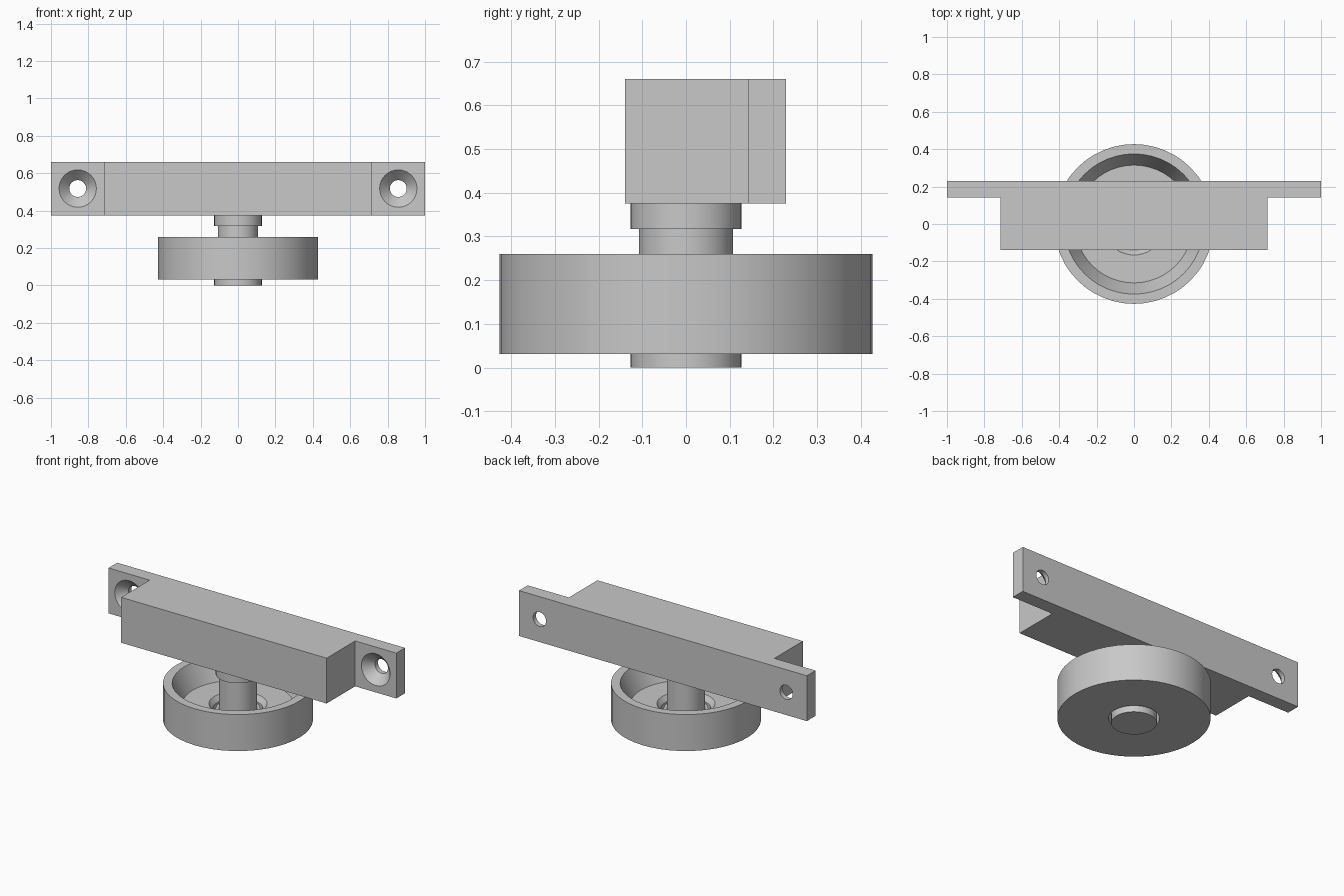
import bpy, bmesh, math
from mathutils import Matrix, Vector

if "Cube" in bpy.data.objects:
    bpy.data.objects.remove(bpy.data.objects["Cube"], do_unlink=True)

grey = bpy.data.materials.new("plain grey")
grey.use_nodes = True
colour = (0.58, 0.58, 0.58, 1)
grey.diffuse_color = colour
grey.node_tree.nodes["Principled BSDF"].inputs["Base Color"].default_value = colour


def finish(name, bm, smooth=False):
    bmesh.ops.recalc_face_normals(bm, faces=bm.faces)
    mesh = bpy.data.meshes.new(name)
    bm.to_mesh(mesh)
    bm.free()
    mesh.materials.append(grey)
    obj = bpy.data.objects.new(name, mesh)
    bpy.context.collection.objects.link(obj)
    bpy.ops.object.select_all(action='DESELECT')
    obj.select_set(True)
    bpy.context.view_layer.objects.active = obj
    if smooth:
        bpy.ops.object.shade_smooth_by_angle(angle=math.radians(30))
    return obj


def lathe(name, profile, steps=48, closed=False, matrix=Matrix()):
    """Revolve (radius, height) points about the z axis."""
    bm = bmesh.new()
    verts = [bm.verts.new((r, 0, z)) for r, z in profile]
    edges = [bm.edges.new(pair) for pair in zip(verts, verts[1:])]
    if closed:
        edges.append(bm.edges.new((verts[-1], verts[0])))
    bmesh.ops.spin(bm, geom=verts + edges, cent=(0, 0, 0), axis=(0, 0, 1),
                   angle=math.tau, steps=steps, use_merge=False)
    bmesh.ops.remove_doubles(bm, verts=bm.verts, dist=1e-4)
    bmesh.ops.transform(bm, matrix=matrix, verts=bm.verts)
    return finish(name, bm, smooth=True)


# Mounting bracket: T-shaped plan extruded upwards
front, step, back = -0.14, 0.143, 0.229
low, high, half = 0.375, 0.66, 0.714
right_side = [(half, front), (half, step), (1, step), (1, back)]
plan = right_side + [(-x, y) for x, y in reversed(right_side)]
bm = bmesh.new()
base = bm.faces.new([bm.verts.new((x, y, low)) for x, y in plan])
top = bmesh.ops.extrude_face_region(bm, geom=[base])["geom"]
bmesh.ops.translate(bm, vec=(0, 0, high - low),
                    verts=[v for v in top if isinstance(v, bmesh.types.BMVert)])
bracket = finish("mounting_bracket", bm)

# Countersunk screw holes in both ears
for x in (-0.857, 0.857):
    place = Matrix.Translation(Vector((x, step, 0.518))) @ Matrix.Rotation(-math.pi / 2, 4, 'X')
    cutter = lathe("hole_cutter", [(0, -0.02), (0.1, -0.02), (0.1, 0), (0.045, 0.057),
                                   (0.045, 0.12), (0, 0.12)], 32, matrix=place)
    cutter.hide_render = True
    cut = bracket.modifiers.new("screw_hole", 'BOOLEAN')
    cut.operation = 'DIFFERENCE'
    cut.solver = 'EXACT'
    cut.object = cutter
    bpy.context.view_layer.objects.active = bracket
    bpy.ops.object.modifier_apply(modifier=cut.name)
    bpy.data.objects.remove(cutter, do_unlink=True)
bpy.ops.object.select_all(action='DESELECT')
bracket.select_set(True)
bpy.ops.object.shade_smooth_by_angle(angle=math.radians(30))

# Axle pin with a collar on top and a retaining head below
lathe("axle_pin", [(0, 0), (0.127, 0), (0.127, 0.1), (0.108, 0.1), (0.108, 0.317),
                   (0.127, 0.317), (0.127, 0.376), (0, 0.376)])

# Cup-shaped wheel with a sloped inner wall and a loose centre bore
lathe("wheel", [(0.142, 0.031), (0.427, 0.031), (0.427, 0.26), (0.375, 0.26),
                (0.315, 0.13), (0.166, 0.13), (0.142, 0.1)], closed=True)
